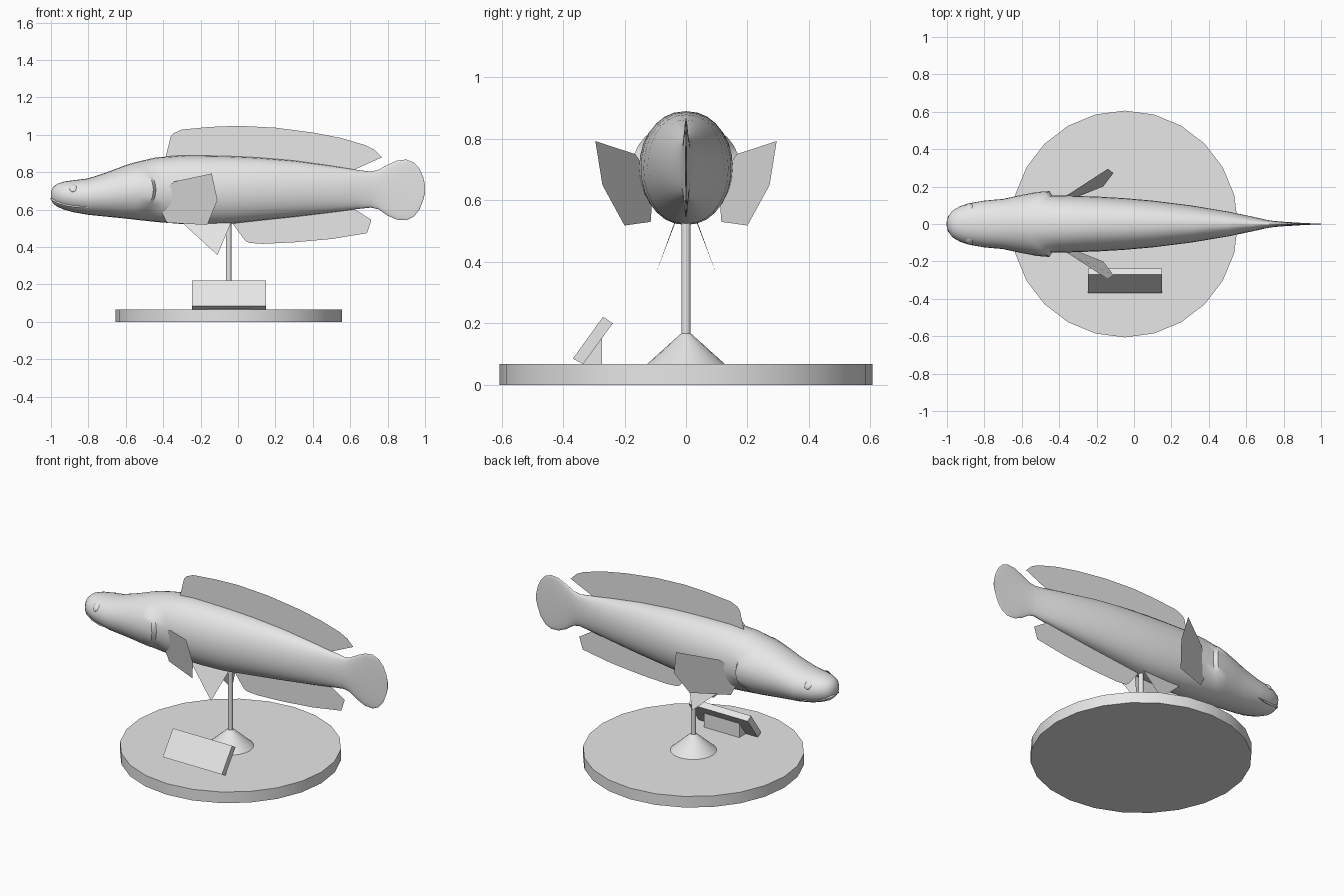
import bpy, bmesh, math
from mathutils import Vector

if "Cube" in bpy.data.objects:
    bpy.data.objects.remove(bpy.data.objects["Cube"])

grey = bpy.data.materials.new("plain_grey")
grey.diffuse_color = (0.8, 0.8, 0.8, 1)
grey.use_nodes = True
grey.node_tree.nodes["Principled BSDF"].inputs["Base Color"].default_value = grey.diffuse_color


def make(name, verts, faces, smooth=None):
    me = bpy.data.meshes.new(name)
    me.from_pydata([tuple(v) for v in verts], [], faces)
    bm = bmesh.new()
    bm.from_mesh(me)
    bmesh.ops.recalc_face_normals(bm, faces=bm.faces)
    bm.to_mesh(me)
    bm.free()
    if smooth:
        me.shade_smooth()
        me.set_sharp_from_angle(angle=math.radians(smooth))
    me.materials.append(grey)
    ob = bpy.data.objects.new(name, me)
    bpy.context.collection.objects.link(ob)
    return ob


def loft(name, rings, smooth):
    n = len(rings[0])
    faces = [(r * n + i, r * n + (i + 1) % n, (r + 1) * n + (i + 1) % n, (r + 1) * n + i)
             for r in range(len(rings) - 1) for i in range(n)]
    faces += [tuple(range(n)), tuple(range((len(rings) - 1) * n, len(rings) * n))]
    return make(name, [v for r in rings for v in r], faces, smooth)


def turned(name, profile, n, smooth=35):
    """Stack of circles (radius, z) around the stand axis."""
    loft(name, [[(-0.05 + r * math.sin(2 * math.pi * i / n), r * math.cos(2 * math.pi * i / n), z)
                 for i in range(n)] for r, z in profile], smooth)


def prism(name, outline, x0, x1):
    loft(name, [[(x, y, z) for y, z in outline] for x in (x0, x1)], None)


# Stand
turned("base", [(0.606, 0), (0.606, 0.067)], 24)
turned("pole_foot", [(0.128, 0.066), (0.017, 0.166)], 24)
turned("pole", [(0.015, 0.15), (0.015, 0.56)], 16)
prism("plaque", [(-0.368, 0.085), (-0.27, 0.221), (-0.238, 0.20), (-0.335, 0.067)], -0.245, 0.15)
prism("plaque_support", [(-0.336, 0.067), (-0.273, 0.067), (-0.273, 0.152)], -0.165, 0.07)

# Body stations: x, top z, bottom z, half width
STATIONS = [
    (-1.0, 0.695, 0.655, 0.02), (-0.99, 0.718, 0.635, 0.045), (-0.97, 0.737, 0.617, 0.072),
    (-0.93, 0.75, 0.60, 0.095), (-0.88, 0.757, 0.586, 0.111), (-0.8, 0.767, 0.572, 0.125),
    (-0.7, 0.80, 0.562, 0.134), (-0.6, 0.838, 0.552, 0.146), (-0.5, 0.868, 0.54, 0.152),
    (-0.4, 0.886, 0.53, 0.153), (-0.3, 0.89, 0.523, 0.15), (-0.2, 0.889, 0.52, 0.147),
    (-0.05, 0.886, 0.523, 0.138), (0.1, 0.879, 0.54, 0.125), (0.3, 0.862, 0.561, 0.1),
    (0.5, 0.834, 0.585, 0.067), (0.63, 0.813, 0.602, 0.04), (0.71, 0.803, 0.611, 0.022),
    (0.75, 0.812, 0.602, 0.016), (0.8, 0.84, 0.568, 0.012), (0.85, 0.862, 0.546, 0.009),
    (0.9, 0.868, 0.543, 0.006), (0.94, 0.852, 0.562, 0.004), (0.97, 0.82, 0.60, 0.003),
    (0.99, 0.775, 0.65, 0.002), (1.0, 0.73, 0.69, 0.002)]


def section(x):
    x = max(-1.0, min(1.0, x))
    for a, b in zip(STATIONS, STATIONS[1:]):
        if x <= b[0]:
            t = (x - a[0]) / (b[0] - a[0])
            return [a[k] + t * (b[k] - a[k]) for k in (1, 2, 3)]


def ring(x0, bulge, bend, n=28):
    pts = []
    for i in range(n):
        a = 2 * math.pi * i / n
        c, v = math.cos(a), math.sin(a)
        x = x0 - bend * v * v
        top, bot, w = section(x)
        y = (w + bulge * (1 - v * v)) * math.copysign(abs(c) ** 0.92, c)
        pts.append((x, y, (top + bot) / 2 + v * (top - bot) / 2))
    return pts


# Rings follow the stations, with a bent raised edge for the gill covers
gill = [(-0.62, 0.008, 0.03), (-0.52, 0.02, 0.08), (-0.452, 0.024, 0.11),
        (-0.438, 0.0, 0.11), (-0.38, 0.0, 0.06)]
spots = [(s[0], 0, 0) for s in STATIONS if not -0.69 < s[0] < -0.32] + gill
loft("fish_body", [ring(*s) for s in sorted(spots)], 45)


def side_y(x, z):
    top, bot, w = section(x)
    v = (z - (top + bot) / 2) / ((top - bot) / 2)
    return w * math.sqrt(max(0, 1 - v * v)) ** 0.92


# Lower lip running around the snout
half = [(-0.8, 0.613), (-0.86, 0.615), (-0.92, 0.624), (-0.965, 0.638), (-0.99, 0.652)]
path = [Vector((x, side_y(x, z), z)) for x, z in half]
path += [Vector((-0.998, 0, 0.658))] + [Vector((p.x, -p.y, p.z)) for p in reversed(path)]
lip = []
for k, p in enumerate(path):
    d = (path[min(k + 1, len(path) - 1)] - path[max(k - 1, 0)]).normalized()
    side = d.cross(Vector((0, 0, 1))).normalized()
    up = side.cross(d)
    r = 0.006 if 0 < k < len(path) - 1 else 0.001
    lip.append([p + r * (math.cos(a) * side + math.sin(a) * up)
                for a in (i * math.pi / 3 for i in range(6))])
loft("lower_lip", lip, 60)

# Eyes: flattened domes on the head
for s, label in ((1, "left"), (-1, "right")):
    cy = side_y(-0.88, 0.715)
    dome = [[(-0.88 + 0.022 * math.sin(t) * math.cos(a),
              s * (cy - 0.004 + 0.011 * math.cos(t) - 0.6 * 0.022 * math.sin(t) * math.sin(a)),
              0.715 + 0.022 * math.sin(t) * math.sin(a))
             for a in (i * math.pi / 6 for i in range(12))]
            for t in (0.08, 0.5, 1.0, 1.57)]
    loft("eye_" + label, dome, 50)


def sheet(name, pts):
    return make(name, pts, [tuple(range(len(pts)))])


# Thin centre fins
dorsal = [(-0.39, 0.87), (-0.36, 0.99), (-0.345, 1.008), (-0.3, 1.028), (-0.15, 1.042),
          (0, 1.048), (0.2, 1.038), (0.4, 1.012), (0.55, 0.983), (0.68, 0.945), (0.73, 0.92),
          (0.77, 0.88), (0.62, 0.812), (0.5, 0.8), (0, 0.84)]
anal = [(-0.04, 0.54), (0.04, 0.432), (0.06, 0.422), (0.13, 0.417), (0.3, 0.425), (0.5, 0.443),
        (0.69, 0.474), (0.713, 0.545), (0.62, 0.605), (0.5, 0.62), (0.1, 0.58)]
sheet("dorsal_fin", [(x, 0, z) for x, z in dorsal])
sheet("anal_fin", [(x, 0, z) for x, z in anal])

# Paired fins
pectoral = [(-0.405, 0.13, 0.70), (-0.34, 0.165, 0.75), (-0.14, 0.295, 0.793),
            (-0.11, 0.272, 0.65), (-0.165, 0.20, 0.518), (-0.38, 0.115, 0.53),
            (-0.415, 0.11, 0.60)]
pelvic = [(-0.31, 0.03, 0.54), (-0.11, 0.10, 0.357), (-0.035, 0.035, 0.535)]
for s, label in ((1, "left"), (-1, "right")):
    sheet("pectoral_fin_" + label, [(x, s * y, z) for x, y, z in pectoral])
    sheet("pelvic_fin_" + label, [(x, s * y, z) for x, y, z in pelvic])
